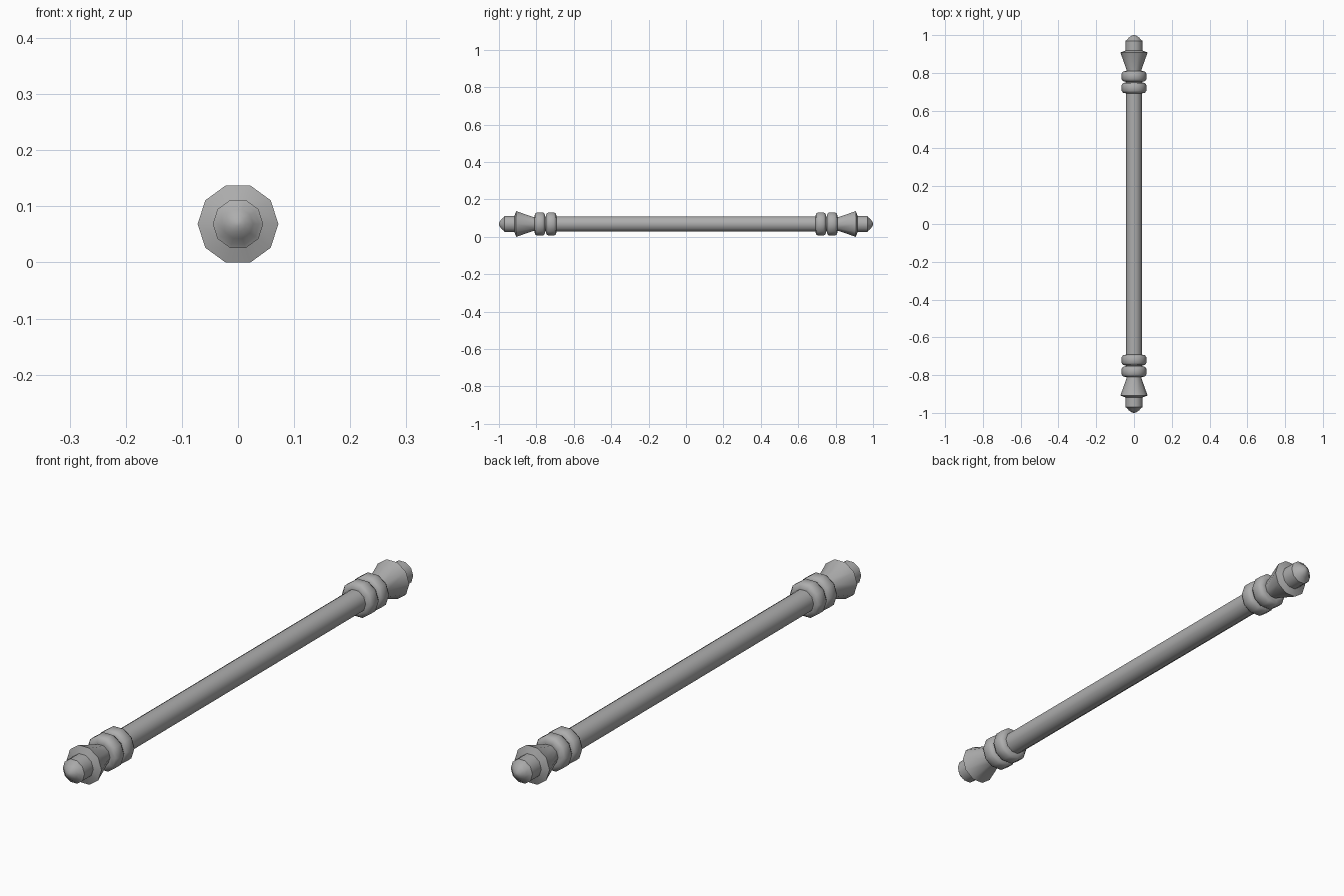
import bpy, bmesh, math

SIDES = 10
AXIS_Z = 0.0685

cube = bpy.data.objects.get("Cube")
if cube:
    bpy.data.objects.remove(cube, do_unlink=True)

grey = bpy.data.materials.new("plain grey")
grey.use_nodes = True
colour = (0.42, 0.42, 0.42, 1)
grey.diffuse_color = colour
grey.node_tree.nodes["Principled BSDF"].inputs["Base Color"].default_value = colour


def turned_part(name, profile, side=1):
    """Turn a (distance along y, radius) profile about the rod axis."""
    bm = bmesh.new()
    rings = []
    for y, r in profile:
        ring = []
        for i in range(SIDES):
            a = math.tau * i / SIDES
            ring.append(bm.verts.new((r * math.cos(a), side * y, AXIS_Z + r * math.sin(a))))
        rings.append(ring)
    for a, b in zip(rings, rings[1:]):
        for i in range(SIDES):
            j = (i + 1) % SIDES
            bm.faces.new((a[i], a[j], b[j], b[i]))
    bm.faces.new(rings[0])
    bm.faces.new(rings[-1])
    bmesh.ops.recalc_face_normals(bm, faces=bm.faces)
    mesh = bpy.data.meshes.new(name)
    bm.to_mesh(mesh)
    bm.free()
    mesh.materials.append(grey)
    obj = bpy.data.objects.new(name, mesh)
    bpy.context.collection.objects.link(obj)
    bpy.ops.object.select_all(action="DESELECT")
    obj.select_set(True)
    bpy.context.view_layer.objects.active = obj
    bpy.ops.object.shade_smooth_by_angle(angle=math.radians(50))
    return obj


def collar_profile(start, end):
    """Rounded ring with bevelled shoulders."""
    return [(start, 0.044), (start + 0.003, 0.058), (start + 0.014, 0.066),
            (end - 0.014, 0.066), (end - 0.003, 0.058), (end, 0.044)]


# Long shaft, running through the collars
turned_part("shaft", [(-0.81, 0.043), (0.81, 0.043)])

# Flared finial with a stub and a rounded tip
finial = [(0.80, 0.038), (0.815, 0.039), (0.908, 0.072), (0.918, 0.045),
          (0.97, 0.045), (0.974, 0.038), (0.987, 0.027), (0.996, 0.014), (1.0, 0.004)]

# Matching trim on both ends
for label, side in (("front", -1), ("back", 1)):
    turned_part(label + "_inner_collar", collar_profile(0.692, 0.749), side)
    turned_part(label + "_outer_collar", collar_profile(0.753, 0.81), side)
    turned_part(label + "_finial", finial, side)
